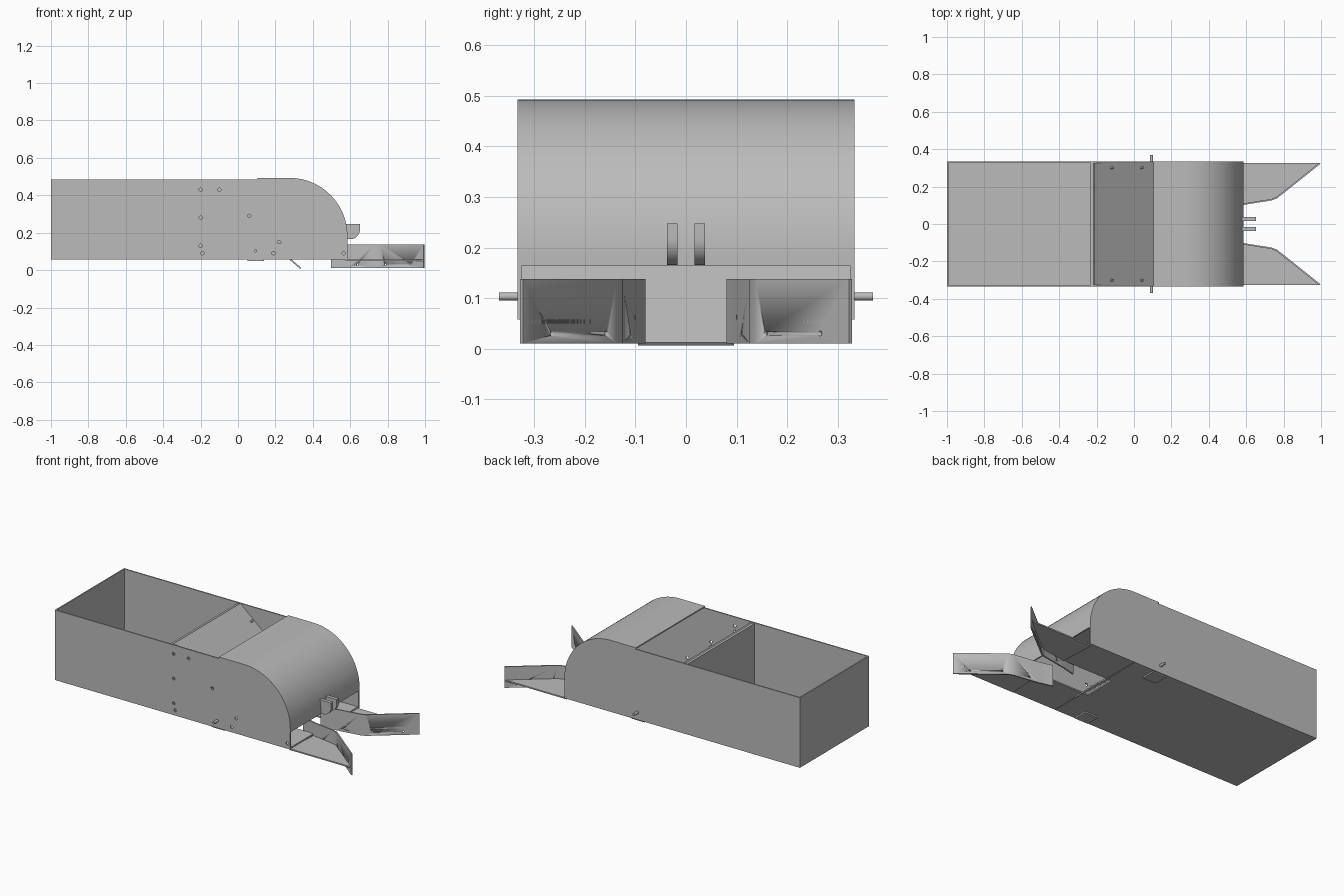
import bpy, bmesh, math
from mathutils import Vector, Matrix

cube = bpy.data.objects.get("Cube")
if cube:
    bpy.data.objects.remove(cube, do_unlink=True)

gray = bpy.data.materials.new("sheet_metal_gray")
gray.use_nodes = True
COLOR = (0.5, 0.5, 0.5, 1)
gray.diffuse_color = COLOR
gray.node_tree.nodes["Principled BSDF"].inputs["Base Color"].default_value = COLOR

W = 0.333   # half width of the body
T = 0.008   # sheet thickness
FLOOR = 0.058


def finish(name, bm, smooth=False):
    bmesh.ops.recalc_face_normals(bm, faces=bm.faces)
    mesh = bpy.data.meshes.new(name)
    bm.to_mesh(mesh)
    bm.free()
    mesh.materials.append(gray)
    obj = bpy.data.objects.new(name, mesh)
    bpy.context.collection.objects.link(obj)
    if smooth:
        bpy.ops.object.select_all(action="DESELECT")
        obj.select_set(True)
        bpy.context.view_layer.objects.active = obj
        bpy.ops.object.shade_smooth_by_angle(angle=math.radians(30))
    return obj


def prism(name, points, lo, hi, axis="y", smooth=False):
    """Extrude an outline: x-z points along y, or x-y points along z."""
    bm = bmesh.new()
    place = (lambda a, b, d: (a, d, b)) if axis == "y" else (lambda a, b, d: (a, b, d))
    face = bm.faces.new([bm.verts.new(place(a, b, lo)) for a, b in points])
    move = Vector(place(0, 0, hi - lo))
    result = bmesh.ops.extrude_face_region(bm, geom=[face])
    verts = [v for v in result["geom"] if isinstance(v, bmesh.types.BMVert)]
    bmesh.ops.translate(bm, verts=verts, vec=move)
    return finish(name, bm, smooth)


def box(name, x0, x1, y0, y1, z0, z1):
    return prism(name, [(x0, z0), (x1, z0), (x1, z1), (x0, z1)], y0, y1)


def rods(name, centers, radius, length, direction):
    """Several equal cylinders in one object."""
    bm = bmesh.new()
    turn = Vector(direction).to_track_quat("Z", "Y").to_matrix().to_4x4()
    for c in centers:
        bmesh.ops.create_cone(bm, cap_ends=True, segments=16, radius1=radius,
                              radius2=radius, depth=length,
                              matrix=Matrix.Translation(c) @ turn)
    return finish(name, bm, True)


def cut(obj, cutter):
    mod = obj.modifiers.new("holes", "BOOLEAN")
    mod.operation = "DIFFERENCE"
    mod.solver = "EXACT"
    mod.object = cutter
    cutter.hide_render = True
    cutter.hide_set(True)
    cutter.display_type = "WIRE"


def arc(cx, cz, r, start, end, n=24):
    angles = [math.radians(start + (end - start) * i / n) for i in range(n + 1)]
    return [(cx + r * math.cos(a), cz + r * math.sin(a)) for a in angles]


def strip(path, t):
    """Closed outline of a plate of thickness t along an open path."""
    pts = [Vector(p) for p in path]
    shifted = []
    for i, p in enumerate(pts):
        d = (pts[min(i + 1, len(pts) - 1)] - pts[max(i - 1, 0)]).normalized()
        shifted.append(p + Vector((-d.y, d.x)) * t)
    return [tuple(p) for p in pts + shifted[::-1]]


# Side walls sharing the curve of the hood
CX, CZ, R = 0.275, 0.183, 0.31
side = [(-1, FLOOR), (0.585, FLOOR)] + arc(CX, CZ, R - 0.001, 0, 90)
side += [(0.11, 0.492), (0.11, 0.484), (-1, 0.484)]
front_wall = prism("front_side_wall", side, -W, -W + T)
prism("back_side_wall", side, W - T, W)

# Fastener holes in the front side wall
spots = [(-0.2, 0.43), (-0.2, 0.28), (-0.2, 0.13), (-0.19, 0.09), (-0.1, 0.43),
         (0.06, 0.29), (0.22, 0.15), (0.19, 0.09), (0.565, 0.09)]
cut(front_wall, rods("side_hole_cutter", [(x, -W, z) for x, z in spots],
                     0.009, 0.05, (0, 1, 0)))

# Bin end wall, divider and floor with the outlet slot
inner = W - T
box("bin_end_wall", -1, -1 + T, -inner, inner, FLOOR, 0.484)
box("divider", -0.232, -0.217, -inner, inner, FLOOR, 0.478)
SLOT = 0.1
prism("floor", [(-1, -inner), (0.58, -inner), (0.58, -SLOT), (0.24, -SLOT),
                (0.24, SLOT), (0.58, SLOT), (0.58, inner), (-1, inner)],
      FLOOR, FLOOR + T, "z")

# Ramp from the divider down to the outlet, with a narrow lip below the floor
top, foot, lip = Vector((-0.217, 0.478)), Vector((0.276, 0.055)), Vector((0.333, 0.006))
prism("ramp", strip([top, foot], T), -inner, inner)
prism("ramp_lip", strip([foot, lip], T), -0.095, 0.095)
slope = (foot - top).normalized()
normal = (-slope.y, 0, slope.x)
bolts = []
for x in (-0.12, 0.04):
    z = top.y + (x - top.x) * slope.y / slope.x + 0.012
    bolts += [(x, y, z) for y in (-0.3, 0.3)]
rods("ramp_bolts", bolts, 0.007, 0.024, normal)

# Rounded hood
hood = strip([(0.105, CZ + R)] + arc(CX, CZ, R, 90, 0) + [(CX + R, 0.163)], -T)
prism("hood", hood, -W, W, smooth=True)

# Pair of hook tabs on the hood front
tab = [(0.575, 0.247), (0.652, 0.247)] + arc(0.6, 0.217, 0.052, 0, -90, 10) + [(0.575, 0.165)]
for label, s in (("front", -1), ("back", 1)):
    a, b = sorted((s * 0.017, s * 0.038))
    prism(label + "_hook_tab", tab, a, b, smooth=True)

    # Drive unit and shaft stub
    a, b = sorted((s * 0.24, s * 0.325))
    box(label + "_drive", 0.05, 0.14, a, b, 0.05, 0.125)
    rods(label + "_shaft", [(0.094, s * 0.34, 0.103)], 0.008, 0.06, (0, 1, 0))

    # Outlet guide: bent upright plate and flat shelf
    path = [(0.5, s * 0.08), (0.585, s * 0.102), (0.735, s * 0.126),
            (0.765, s * 0.137), (0.997, s * 0.322)]
    guide = prism(label + "_guide", strip(path, s * T), 0.01, 0.138, "z", True)
    holes = [(0.64, s * 0.111, 0.03), (0.79, s * 0.16, 0.03), (0.925, s * 0.268, 0.03)]
    cut(guide, rods(label + "_guide_hole_cutter", holes, 0.005, 0.1, (0.3, -s, 0)))
    shelf = path[1:] + [(0.99, s * 0.325), (0.575, s * 0.325)]
    prism(label + "_shelf", shelf, 0.05, FLOOR, "z")
